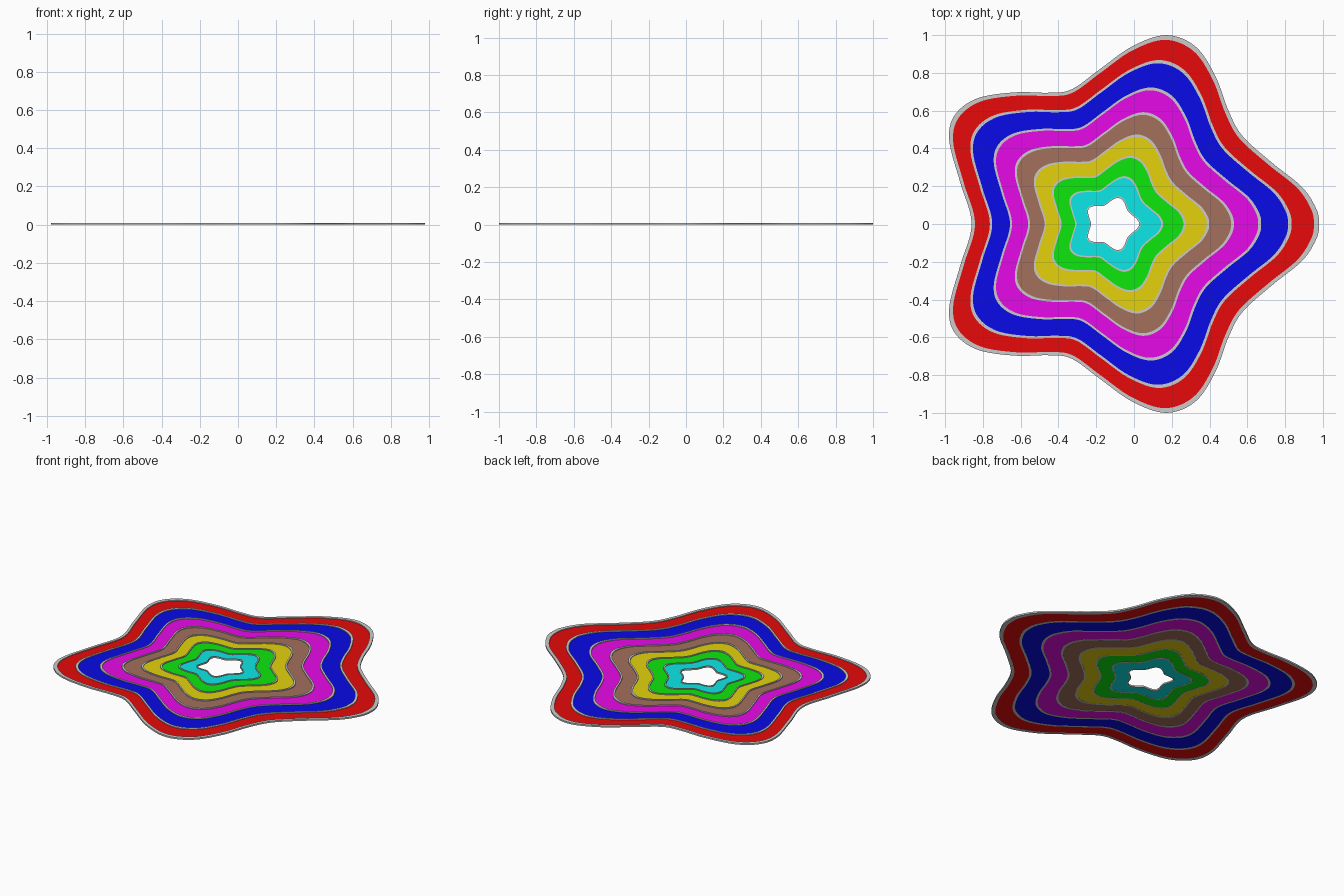
import bpy, bmesh
from mathutils import Vector

if "Cube" in bpy.data.objects:
    bpy.data.objects.remove(bpy.data.objects["Cube"])

# Upper half of the wavy five-lobed outline, right tip to left notch
HALF = [(0.98, 0), (0.965, 0.08), (0.89, 0.195), (0.73, 0.325), (0.575, 0.465),
        (0.50, 0.60), (0.43, 0.785), (0.325, 0.94), (0.17, 1.0), (-0.01, 0.94),
        (-0.18, 0.82), (-0.33, 0.713), (-0.45, 0.695), (-0.63, 0.697),
        (-0.83, 0.665), (-0.95, 0.575), (-0.978, 0.44), (-0.92, 0.22), (-0.86, 0)]
CTRL = [Vector(p) for p in HALF + [(x, -y) for x, y in HALF[-2:0:-1]]]
STEPS = 8
PINCH = Vector((-0.126, 0))


def smooth_loop(p):
    """Closed Catmull-Rom curve through the control points."""
    out, n = [], len(p)
    for i in range(n):
        a, b, c, d = (p[(i + k) % n] for k in (-1, 0, 1, 2))
        for k in range(STEPS):
            t = k / STEPS
            out.append(b + 0.5 * t * ((c - a) + t * ((2 * a - 5 * b + 4 * c - d)
                                                     + t * (3 * (b - c) + d - a))))
    return out


OUTLINE = smooth_loop(CTRL)
SEG = len(OUTLINE)


def ring(name, outer, inner, z0, z1, colour=None):
    """Flat closed band between two outlines scaled about the pinch point."""
    bm = bmesh.new()
    loops = [[bm.verts.new((*(PINCH + s * (p - PINCH)), z)) for p in OUTLINE]
             for s, z in ((outer, z0), (outer, z1), (inner, z1), (inner, z0))]
    for k in range(4):
        a, b = loops[k], loops[(k + 1) % 4]
        for i in range(SEG):
            j = (i + 1) % SEG
            bm.faces.new((a[i], a[j], b[j], b[i]))
    bmesh.ops.recalc_face_normals(bm, faces=bm.faces)
    mesh = bpy.data.meshes.new(name)
    bm.to_mesh(mesh)
    bm.free()
    ob = bpy.data.objects.new(name, mesh)
    bpy.context.collection.objects.link(ob)
    if colour:
        mat = bpy.data.materials.new(name + "_colour")
        mat.diffuse_color = (*colour, 1)
        mat.use_nodes = True
        mat.node_tree.nodes["Principled BSDF"].inputs["Base Color"].default_value = mat.diffuse_color
        mesh.materials.append(mat)


# Grey divider walls, outermost first (outer scale, inner scale)
walls = [(1.0, 0.975), (0.868, 0.851), (0.723, 0.708), (0.592, 0.578),
         (0.474, 0.461), (0.362, 0.350), (0.253, 0.243), (0.146, 0.138)]
for n, (o, i) in enumerate(walls):
    ring(f"divider_wall_{n + 1}", o, i, 0.0, 0.010)

# Coloured bands filling the gaps between walls
bands = [("red_band", (0.8, 0.003, 0.003)), ("blue_band", (0.003, 0.003, 0.8)),
         ("magenta_band", (0.8, 0.003, 0.8)), ("brown_band", (0.37, 0.16, 0.11)),
         ("yellow_band", (0.78, 0.65, 0.004)), ("green_band", (0.004, 0.8, 0.004)),
         ("cyan_band", (0.004, 0.8, 0.8))]
for n, (name, colour) in enumerate(bands):
    ring(name, walls[n][1], walls[n + 1][0], 0.001, 0.005, colour)
